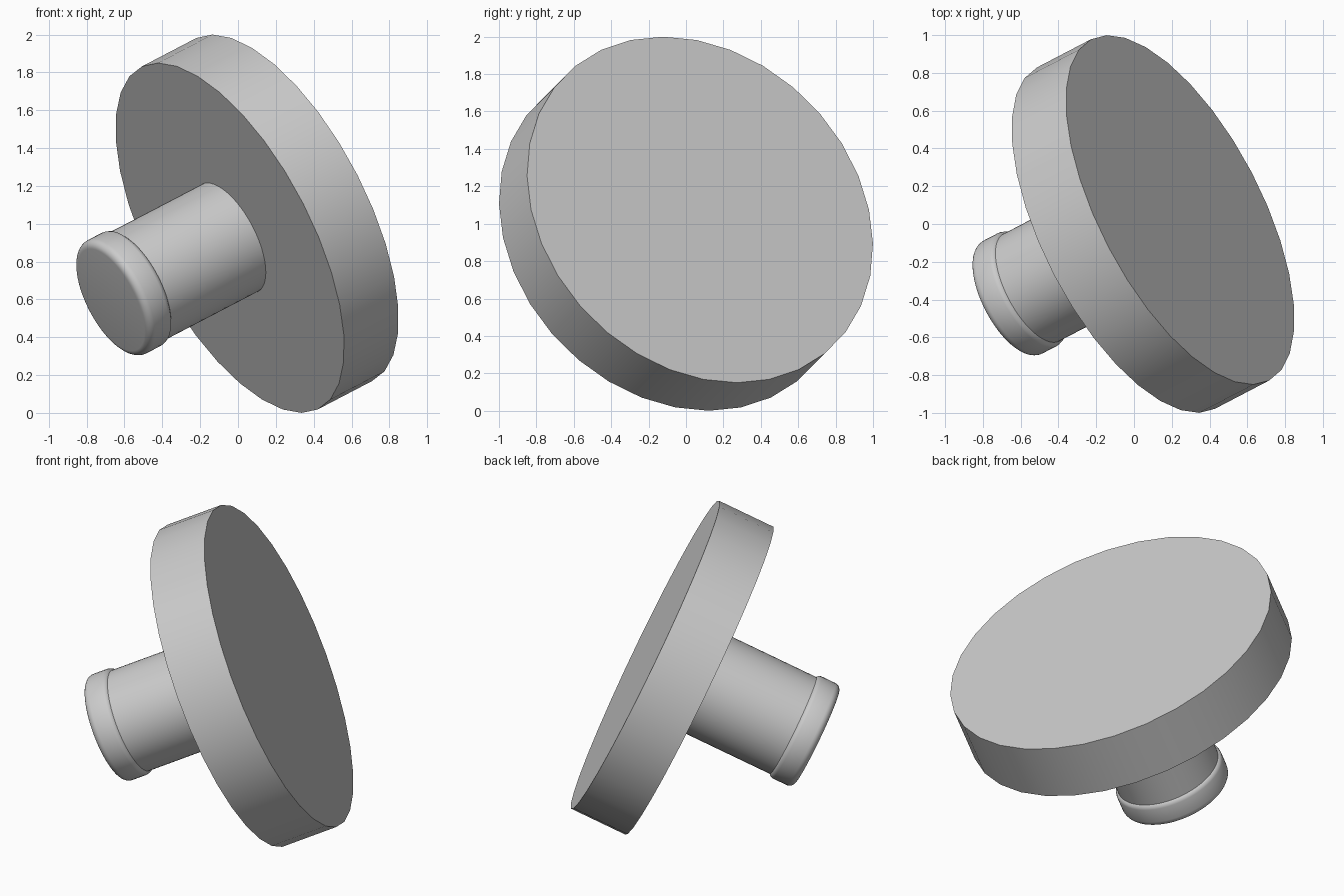
import bpy
import math
from mathutils import Vector

cube = bpy.data.objects.get("Cube")
if cube:
    bpy.data.objects.remove(cube, do_unlink=True)

# Single flat grey for the whole part
grey = bpy.data.materials.new("light_grey")
grey.use_nodes = True
colour = (0.6, 0.6, 0.6, 1)
grey.diffuse_color = colour
grey.node_tree.nodes["Principled BSDF"].inputs["Base Color"].default_value = colour

# Tilted axis, measured from the shaft side of the disc towards the stem tip
AXIS = Vector((-0.805, -0.42, -0.42)).normalized()
ORIGIN = Vector((-0.143, -0.075, 0.925)) + Vector((0.1, 0, 0))
TURN = AXIS.to_track_quat("Z", "Y")


def lathe(name, profile, sides):
    """Revolve (radius, height) points around the tilted axis and cap both ends."""
    verts, faces = [], []
    for radius, height in profile:
        for i in range(sides):
            a = math.tau * i / sides
            verts.append((radius * math.cos(a), radius * math.sin(a), height))
    for ring in range(len(profile) - 1):
        for i in range(sides):
            j = (i + 1) % sides
            low, high = ring * sides, (ring + 1) * sides
            faces.append((low + i, low + j, high + j, high + i))
    faces.append(tuple(reversed(range(sides))))
    faces.append(tuple(range(len(verts) - sides, len(verts))))
    mesh = bpy.data.meshes.new(name)
    mesh.from_pydata(verts, [], faces)
    mesh.materials.append(grey)
    obj = bpy.data.objects.new(name, mesh)
    bpy.context.collection.objects.link(obj)
    obj.location = ORIGIN
    obj.rotation_mode = "QUATERNION"
    obj.rotation_quaternion = TURN
    bpy.ops.object.select_all(action="DESELECT")
    obj.select_set(True)
    bpy.context.view_layer.objects.active = obj
    bpy.ops.object.shade_smooth_by_angle(angle=math.radians(40))
    return obj


# Wide disc
THICKNESS = 0.357
lathe("disc", [(1.019, -THICKNESS), (1.019, 0)], 32)

# Round stem, starting just inside the disc
lathe("stem", [(0.32, -0.02), (0.32, 0.66)], 64)

# Collar at the stem tip: sloped shoulder, then a rounded outer rim
TIP, COLLAR, ROUND = 0.78, 0.337, 0.04
rim = []
for k in range(7):
    a = math.pi / 2 * k / 6
    rim.append((COLLAR - ROUND + ROUND * math.cos(a), TIP - ROUND + ROUND * math.sin(a)))
lathe("collar", [(0.315, 0.618), (0.332, 0.632), (COLLAR, 0.648)] + rim, 64)
